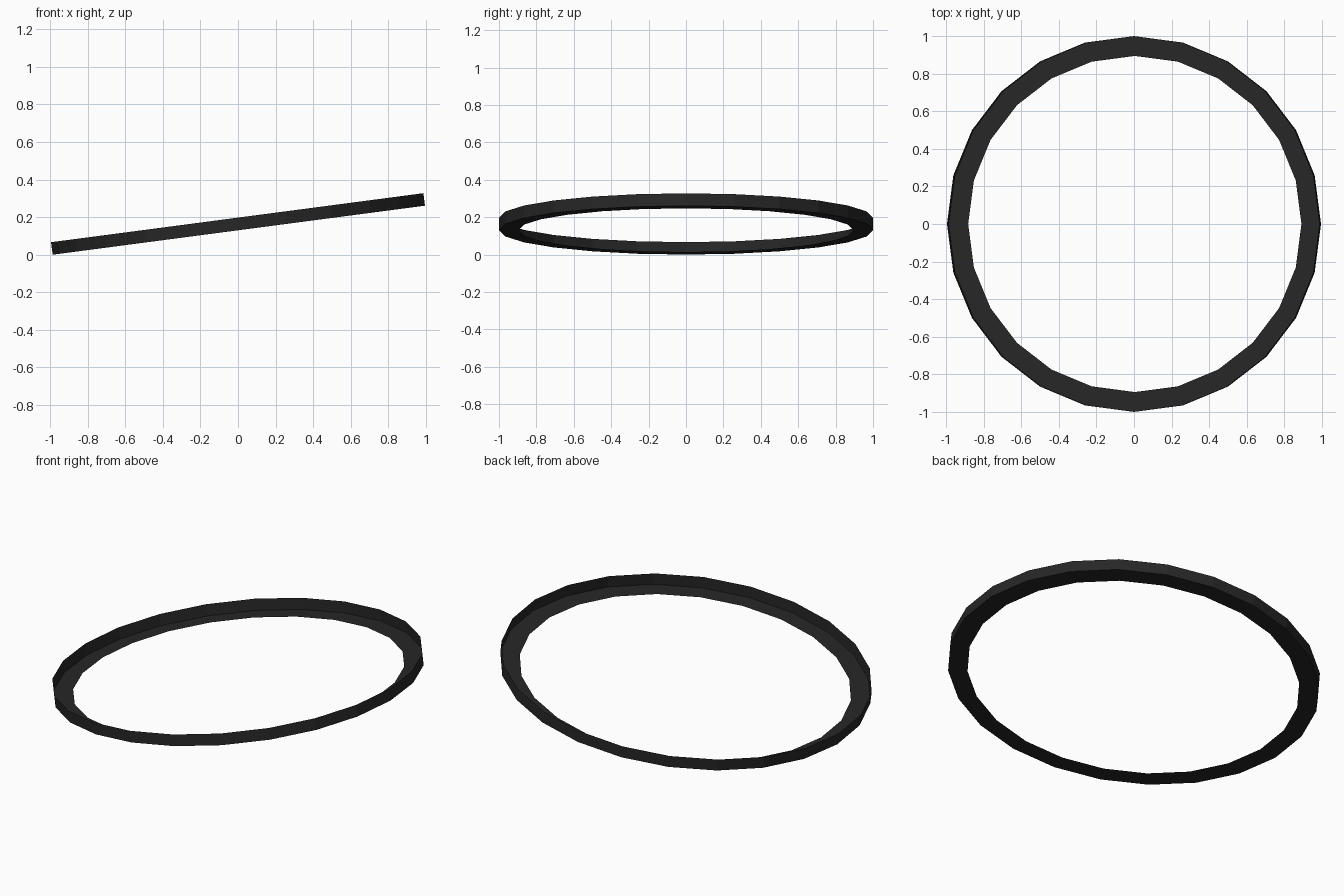
import bpy, bmesh, math
from mathutils import Matrix

if "Cube" in bpy.data.objects:
    bpy.data.objects.remove(bpy.data.objects["Cube"])

SIDES = 24
TILT = math.radians(7.5)
HEIGHT = 0.067

# L-shaped profile (radius, height): flat flange at the bottom, wall on the outside
profile = [(0.895, -HEIGHT / 2), (1.0, -HEIGHT / 2), (1.0, HEIGHT / 2)]

# Spin the profile into a faceted ring of thin sheet
bm = bmesh.new()
loops = []
for r, z in profile:
    loops.append([bm.verts.new((r * math.cos(2 * math.pi * i / SIDES),
                                r * math.sin(2 * math.pi * i / SIDES), z))
                  for i in range(SIDES)])
for a, b in zip(loops, loops[1:]):
    for i in range(SIDES):
        j = (i + 1) % SIDES
        bm.faces.new((a[i], a[j], b[j], b[i]))

# Tilt so the +x side is raised, then rest it on the ground
bm.transform(Matrix.Rotation(-TILT, 4, 'Y'))
low = min(v.co.z for v in bm.verts)
bm.transform(Matrix.Translation((0, 0, -low)))

mesh = bpy.data.meshes.new("tilted_ring")
bm.to_mesh(mesh)
bm.free()
ring = bpy.data.objects.new("tilted_ring", mesh)
bpy.context.collection.objects.link(ring)

# Near-black finish
mat = bpy.data.materials.new("black")
mat.diffuse_color = (0.02, 0.02, 0.02, 1)
mat.use_nodes = True
mat.node_tree.nodes["Principled BSDF"].inputs["Base Color"].default_value = mat.diffuse_color
mesh.materials.append(mat)
